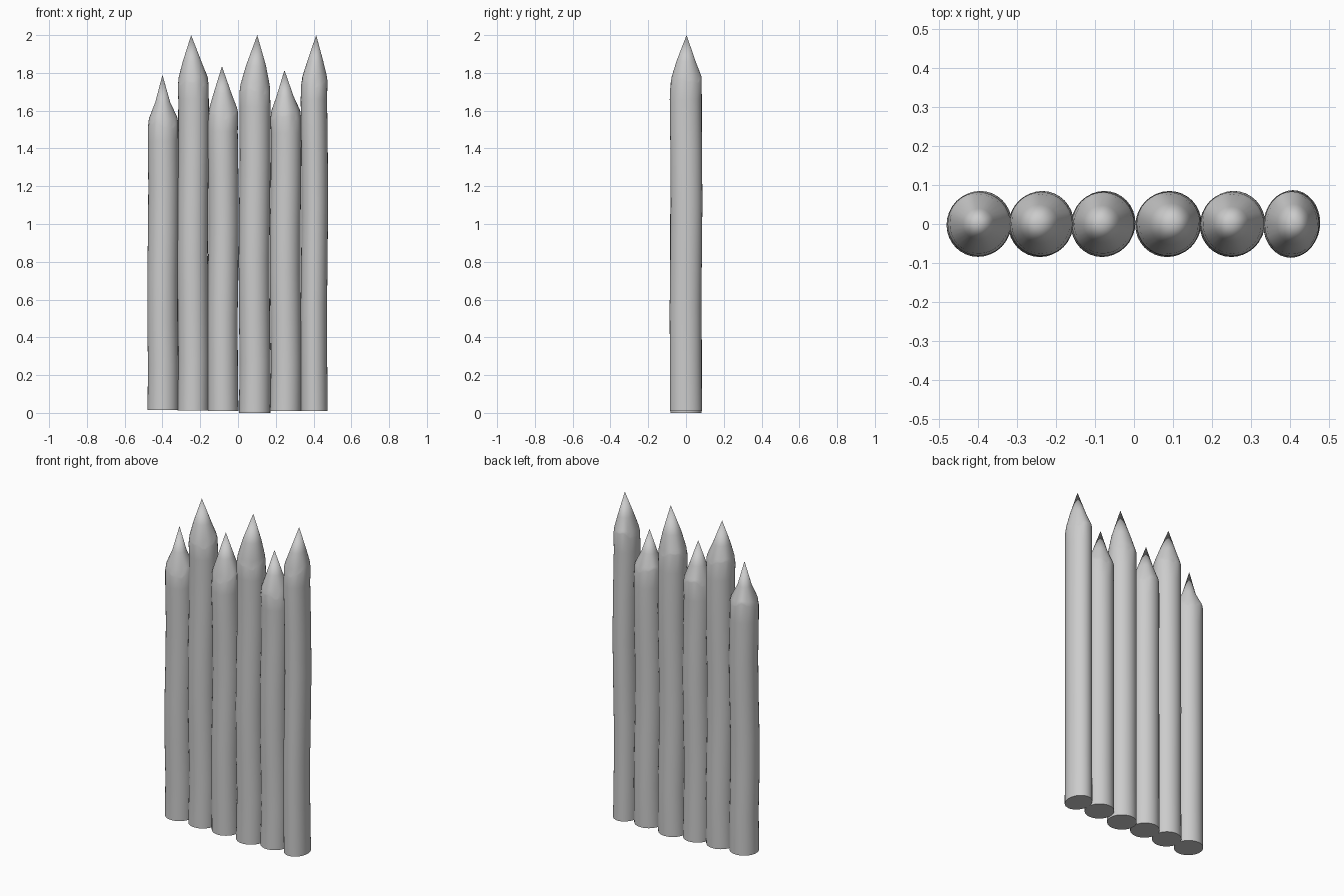
import bpy, bmesh, math, random
from mathutils import Vector

cube = bpy.data.objects.get("Cube")
if cube:
    bpy.data.objects.remove(cube)

wood = bpy.data.materials.new("grey_wood")
wood.use_nodes = True
grey = (0.6, 0.6, 0.6, 1)
wood.diffuse_color = grey
wood.node_tree.nodes["Principled BSDF"].inputs["Base Color"].default_value = grey

SIDES = 32
rng = random.Random(4)


def stake(name, x, rx, ry, base, shoulder, tip_x, tip_z, mid):
    """Upright log with a wavy carved shoulder and a pointed tip."""
    bm = bmesh.new()
    rise = tip_z - shoulder
    phase = rng.uniform(0, math.tau)
    # height, radius factor, share of the shoulder wave, shift towards the tip
    rings = [(base, 1, 0, 0)]
    for i in range(1, 7):
        rings.append((base + (shoulder - 0.1 - base) * i / 6, 0.985, 0, 0))
    rings += [(shoulder - 0.008, 0.98, 1, 0),
              (shoulder, 0.955, 1, 0),
              (shoulder + 0.1 * rise, 0.91, 0.4, 0.1),
              (shoulder + 0.42 * rise, mid, 0, 0.5)]

    loops = []
    for i, (z, f, w, shift) in enumerate(rings):
        # the shaft wanders a little along its length
        drift = 0.003 * math.sin(i * 1.3 + phase) if 0 < i < 7 else 0
        cx, cy = x + (tip_x - x) * shift + drift, drift
        loop = []
        for k in range(SIDES):
            a = math.tau * k / SIDES
            wave = 0.014 * math.sin(3 * a + phase) + 0.006 * math.sin(8 * a - phase)
            wave += 0.014 * math.sin(a)
            loop.append(bm.verts.new((cx + rx * f * math.cos(a),
                                      cy + ry * f * math.sin(a), z + w * wave)))
        loops.append(loop)
    for low, high in zip(loops, loops[1:]):
        for k in range(SIDES):
            n = (k + 1) % SIDES
            bm.faces.new((low[k], low[n], high[n], high[k]))

    # flat base and pointed top
    bm.faces.new(loops[0][::-1])
    tip = bm.verts.new(Vector((tip_x, 0.003, tip_z)))
    for k in range(SIDES):
        bm.faces.new((loops[-1][k], loops[-1][(k + 1) % SIDES], tip))

    mesh = bpy.data.meshes.new(name)
    bm.to_mesh(mesh)
    bm.free()
    mesh.materials.append(wood)
    obj = bpy.data.objects.new(name, mesh)
    bpy.context.collection.objects.link(obj)
    bpy.ops.object.select_all(action="DESELECT")
    obj.select_set(True)
    bpy.context.view_layer.objects.active = obj
    bpy.ops.object.shade_smooth_by_angle(angle=math.radians(35))


# name, centre, x and y radius, base, shoulder, tip x and z, mid-cone radius
stake("stake_far_right", -0.397, 0.082, 0.083, 0.015, 1.54, -0.4, 1.79, 0.48)
stake("stake_mid_right", -0.238, 0.082, 0.083, 0.012, 1.76, -0.248, 2.0, 0.60)
stake("stake_inner_right", -0.079, 0.081, 0.083, 0.01, 1.59, -0.085, 1.835, 0.58)
stake("stake_inner_left", 0.088, 0.083, 0.083, 0.0, 1.72, 0.102, 2.0, 0.64)
stake("stake_mid_left", 0.252, 0.082, 0.083, 0.01, 1.58, 0.246, 1.815, 0.54)
stake("stake_far_left", 0.404, 0.071, 0.085, 0.01, 1.76, 0.414, 2.0, 0.60)
